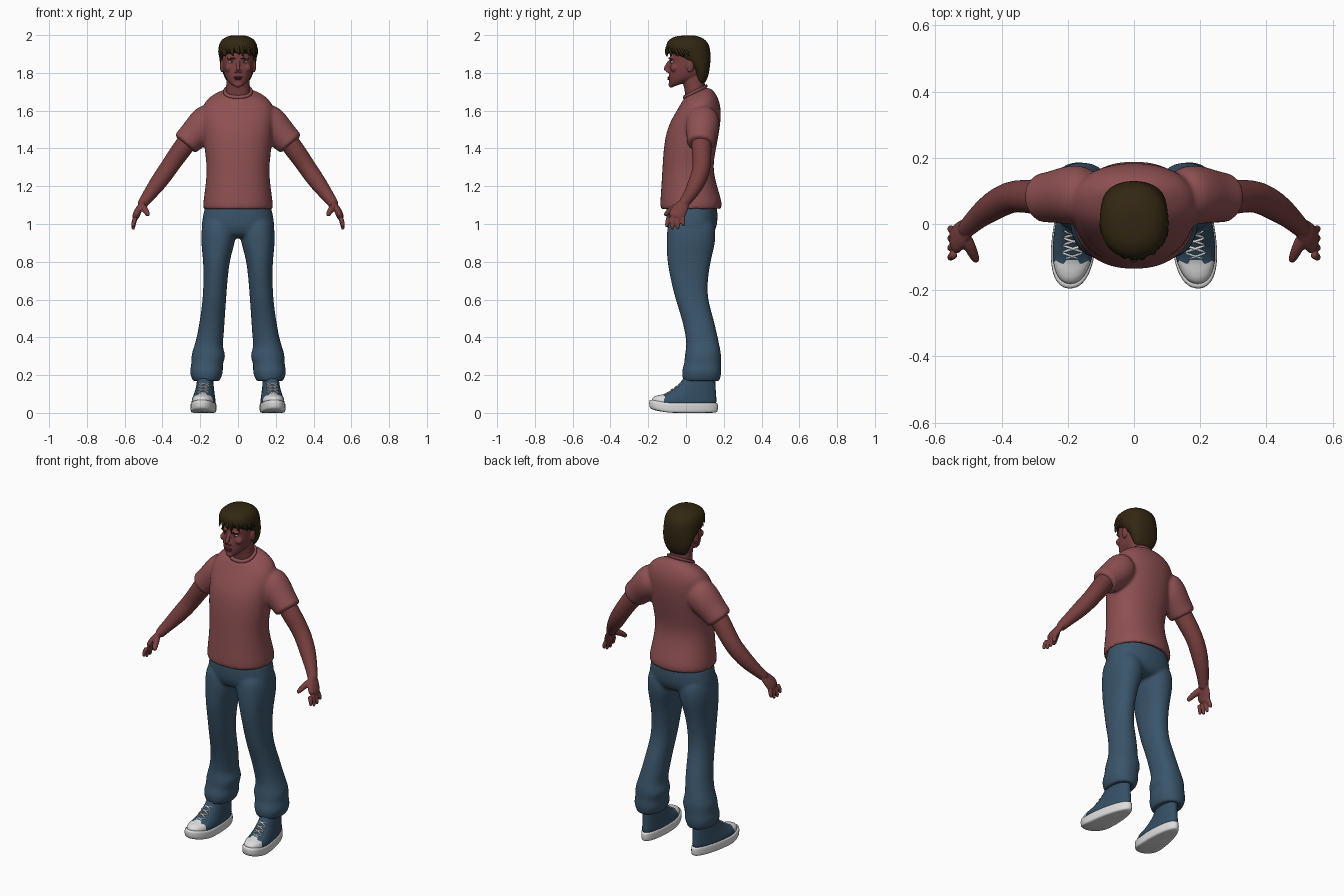
import bpy, bmesh, math, random
from mathutils import Vector, Matrix

random.seed(4)
if "Cube" in bpy.data.objects:
    bpy.data.objects.remove(bpy.data.objects["Cube"])


def material(name, color):
    mat = bpy.data.materials.new(name)
    mat.use_nodes = True
    mat.diffuse_color = (*color, 1)
    mat.node_tree.nodes["Principled BSDF"].inputs["Base Color"].default_value = (*color, 1)
    return mat


skin = material("skin", (.19, .05, .05))
lip = material("lip", (.13, .03, .035))
cotton = material("red cotton", (.27, .08, .085))
denim = material("blue denim", (.042, .09, .145))
canvas = material("blue canvas", (.035, .08, .13))
rubber = material("white rubber", (.72, .72, .72))
brown = material("brown hair", (.032, .02, .006))
eye_white = material("eye white", (.6, .6, .6))
iris = material("dark iris", (.02, .03, .04))


def level_ring(width, front, back, z_front, z_back=None, x=0, n=32, power=.9):
    """Rounded cross-section lying flat, or tilted between two heights."""
    z_back = z_front if z_back is None else z_back
    ring = []
    for i in range(n):
        a = math.tau * i / n
        c, s = (math.copysign(abs(v) ** power, v) for v in (math.cos(a), math.sin(a)))
        t = (s + 1) / 2
        ring.append(Vector((x + width * c, front + (back - front) * t,
                            z_front + (z_back - z_front) * t)))
    return ring


def loft(bm, rings):
    """Skin a stack of rings and cap both ends."""
    loops = [[bm.verts.new(p) for p in ring] for ring in rings]
    n = len(loops[0])
    for low, high in zip(loops, loops[1:]):
        for i in range(n):
            j = (i + 1) % n
            bm.faces.new((low[i], low[j], high[j], high[i]))
    bm.faces.new(loops[0][::-1])
    bm.faces.new(loops[-1])


def tube(bm, path, radii, flat=1, hint=(0, 1, 0), n=16):
    """Tapered limb along a path; flat squashes it across the hint direction."""
    pts = [Vector(p) for p in path]
    rings = []
    for k, p in enumerate(pts):
        t = (pts[min(k + 1, len(pts) - 1)] - pts[max(k - 1, 0)]).normalized()
        u = Vector(hint)
        u = (u - t * u.dot(t)).normalized()
        v = t.cross(u) * flat
        angles = [math.tau * i / n for i in range(n)]
        rings.append([p + (u * math.cos(a) + v * math.sin(a)) * radii[k] for a in angles])
    loft(bm, rings)


def ball(bm, place, size):
    bmesh.ops.create_uvsphere(bm, u_segments=16, v_segments=10, radius=1,
                              matrix=Matrix.Translation(place) @ Matrix.Diagonal((*size, 1)))


def make(name, bm, *mats, side=1, sub=2, voxel=0, smooth=0):
    """Turn a bmesh into a smooth object, optionally fusing its volumes."""
    bmesh.ops.scale(bm, vec=(side, 1, 1), verts=bm.verts)
    bmesh.ops.recalc_face_normals(bm, faces=bm.faces)
    for face in bm.faces:
        face.smooth = True
    mesh = bpy.data.meshes.new(name)
    bm.to_mesh(mesh)
    bm.free()
    obj = bpy.data.objects.new(name, mesh)
    bpy.context.collection.objects.link(obj)
    for mat in mats:
        mesh.materials.append(mat)
    if sub:
        mod = obj.modifiers.new("rounding", 'SUBSURF')
        mod.levels = mod.render_levels = sub
    if voxel:
        mod = obj.modifiers.new("fuse", 'REMESH')
        mod.mode, mod.voxel_size, mod.use_smooth_shade = 'VOXEL', voxel, True
    if smooth:
        mod = obj.modifiers.new("soften", 'SMOOTH')
        mod.factor, mod.iterations = .5, smooth
    return obj


sides = (("left", 1), ("right", -1))

# Shirt: torso and two sleeves fused together
bm = bmesh.new()
loft(bm, [level_ring(*r) for r in (
    (.15, -.1, .15, 1.1), (.172, -.12, .175, 1.08), (.184, -.134, .187, 1.075),
    (.187, -.138, .194, 1.1, 1.11), (.172, -.131, .164, 1.2), (.164, -.125, .14, 1.3),
    (.178, -.119, .16, 1.4), (.188, -.103, .184, 1.5, 1.53), (.192, -.068, .186, 1.57, 1.61),
    (.182, -.037, .173, 1.62, 1.665), (.135, -.02, .145, 1.65, 1.71), (.075, -.01, .11, 1.67, 1.73))])
for name, s in sides:
    tube(bm, [(s * .13, .09, 1.57), (s * .155, .09, 1.56), (s * .188, .088, 1.515),
              (s * .235, .083, 1.468), (s * .275, .079, 1.43), (s * .283, .078, 1.42)],
         (.07, .086, .092, .08, .075, .075), n=24)
make("shirt", bm, cotton, voxel=.009, smooth=6)

# Collar band
bm = bmesh.new()
loft(bm, [level_ring(*r) for r in (
    (.082, -.022, .116, 1.65, 1.715), (.079, -.016, .114, 1.676, 1.738),
    (.074, -.01, .11, 1.684, 1.742), (.066, -.004, .104, 1.676, 1.736))])
make("shirt_collar", bm, cotton, sub=1)

# Trousers: pelvis and two legs with bunched cuffs
bm = bmesh.new()
loft(bm, [level_ring(*r) for r in (
    (.165, -.1, .155, 1.14), (.18, -.105, .168, 1.07), (.195, -.105, .168, 1),
    (.19, -.09, .15, .95), (.13, -.06, .11, .925))])
legs = ((.03, .18, -.09, .14, 1.05), (.004, .198, -.103, .162, .95), (.026, .192, -.102, .148, .87),
        (.045, .184, -.1, .13, .8), (.056, .182, -.08, .114, .7), (.063, .187, -.056, .114, .6),
        (.07, .2, -.022, .146, .5), (.076, .218, 0, .168, .4), (.084, .234, .002, .18, .345),
        (.06, .25, -.008, .188, .3), (.085, .244, -.008, .183, .26), (.075, .26, -.026, .19, .215),
        (.098, .238, -.014, .178, .168), (.102, .232, -.008, .172, .163), (.12, .22, .01, .15, .18))
for name, s in sides:
    loft(bm, [level_ring((b - a) / 2, front, back, z, x=s * (a + b) / 2)
              for a, b, front, back, z in legs])
make("trousers", bm, denim, voxel=.009, smooth=5)

# Arms with palm, thumb and four fingers
for name, s in sides:
    bm = bmesh.new()
    tube(bm, [(.2, .085, 1.53), (.28, .08, 1.42), (.335, .085, 1.345), (.375, .083, 1.285),
              (.425, .056, 1.215), (.47, .022, 1.155), (.5, -.008, 1.115), (.515, -.025, 1.09)],
         (.05, .055, .05, .048, .046, .035, .029, .026), n=20)
    tube(bm, [(.495, -.005, 1.125), (.515, -.02, 1.095), (.535, -.045, 1.06), (.546, -.056, 1.025)],
         (.028, .038, .046, .044), flat=.45)
    for i, (tip_y, tip_z) in enumerate(((-.104, .98), (-.074, .966), (-.043, .968), (-.012, .986))):
        base = Vector((.54, -.092 + .024 * i, 1.04))
        tip = Vector((.556, tip_y, tip_z))
        knuckle = base.lerp(tip, .5) + Vector((.005, 0, 0))
        tube(bm, [base, knuckle, tip], (.014, .0125, .0095), n=12)
    tube(bm, [(.515, -.03, 1.1), (.495, -.07, 1.08), (.482, -.098, 1.06), (.474, -.115, 1.042)],
         (.022, .019, .015, .011), n=12)
    make(name + "_arm", bm, skin, side=s, sub=1, voxel=.0045, smooth=2)

# Head with neck, nose, brow, cheeks, chin and ears
bm = bmesh.new()
loft(bm, [level_ring(*r) for r in (
    (.068, 0, .105, 1.62, 1.68), (.064, -.004, .1, 1.69, 1.73), (.061, -.014, .098, 1.74, 1.78),
    (.06, -.03, .09, 1.79, 1.82))])
loft(bm, [level_ring(*r) for r in (
    (.022, -.078, -.02, 1.72, 1.745), (.042, -.088, .02, 1.732, 1.755),
    (.06, -.092, .06, 1.758, 1.77), (.071, -.092, .09, 1.785), (.079, -.09, .106, 1.82),
    (.083, -.081, .112, 1.857), (.085, -.09, .112, 1.89), (.08, -.076, .1, 1.94), (.05, -.04, .06, 1.97))])
tube(bm, [(0, -.08, 1.87), (0, -.094, 1.85), (0, -.106, 1.825), (0, -.108, 1.81)],
     (.01, .01, .013, .013), n=12)
for name, s in sides:
    ball(bm, (s * .011, -.097, 1.808), (.009, .011, .008))
    ball(bm, (s * .033, -.076, 1.878), (.028, .016, .009))
    ball(bm, (s * .048, -.06, 1.825), (.024, .024, .022))
    ball(bm, (s * .086, .022, 1.835), (.01, .021, .034))
ball(bm, (0, -.078, 1.738), (.024, .016, .016))
make("head", bm, skin, sub=1, voxel=.0045, smooth=3)

# Lips
bm = bmesh.new()
for z, width in ((1.776, .024), (1.767, .02)):
    ball(bm, (0, -.089, z), (width, .01, .0055))
make("lips", bm, lip, sub=0)

# Eyes and eyebrows
for name, s in sides:
    bm = bmesh.new()
    ball(bm, (.034, -.069, 1.857), (.015, .012, .0075))
    make(name + "_eye", bm, eye_white, side=s, sub=0)
    bm = bmesh.new()
    ball(bm, (.034, -.078, 1.857), (.006, .005, .006))
    make(name + "_iris", bm, iris, side=s, sub=0)
    bm = bmesh.new()
    tube(bm, [(.012, -.09, 1.874), (.036, -.09, 1.88), (.06, -.075, 1.874)],
         (.004, .0055, .003), n=8)
    make(name + "_eyebrow", bm, brown, side=s, sub=1)

# Hair: a cap hugging the skull
bm = bmesh.new()
loft(bm, [level_ring(*r) for r in (
    (.05, .06, .094, 1.738), (.068, .05, .112, 1.775, 1.765), (.084, .042, .122, 1.81, 1.8),
    (.094, .01, .128, 1.85, 1.84), (.1, -.04, .131, 1.88), (.104, -.1, .129, 1.91, 1.92),
    (.103, -.108, .122, 1.94, 1.95), (.09, -.098, .102, 1.972, 1.978),
    (.055, -.06, .06, 1.994, 1.997), (.02, -.02, .02, 1.997, 2))])
make("hair_cap", bm, brown)

# Hair locks swept forward and sideways over the cap
bm = bmesh.new()
for i in range(20):
    start = math.radians(-185 + 10 * i + random.uniform(-5, 5))
    sweep = random.uniform(.25, .5)
    low = random.uniform(-.12, .1)
    path = []
    for k in range(5):
        t = k / 4
        around, rise = start + sweep * t, 1 + (low - 1) * t
        path.append((.1 * math.cos(around) * math.cos(rise),
                     .005 + .112 * math.sin(around) * math.cos(rise),
                     1.892 + .098 * math.sin(rise)))
    tube(bm, path, (.006, .016, .019, .014, .003), flat=.6, hint=(.7, -.7, .3), n=8)
make("hair_locks", bm, brown, sub=1)


# Shoes
def shoe_ring(*spec):
    ring = level_ring(*spec)
    for p in ring:
        p.x = p.x * (1 - 1.3 * p.y) + .178 - .08 * p.y
        p.z += max(0, -p.y - .1) * .2
    return ring


for name, s in sides:
    bm = bmesh.new()
    loft(bm, [shoe_ring(*r) for r in (
        (.03, -.1, .1, 0), (.058, -.178, .155, 0), (.063, -.192, .168, .006), (.064, -.196, .17, .02),
        (.064, -.196, .17, .045), (.062, -.192, .167, .053), (.05, -.15, .14, .054))])
    make(name + "_shoe_sole", bm, rubber, side=s, sub=1)

    # Canvas upper with a rubber toe cap
    bm = bmesh.new()
    loft(bm, [shoe_ring(*r) for r in (
        (.06, -.185, .16, .04), (.06, -.182, .162, .06), (.058, -.166, .162, .078),
        (.055, -.122, .16, .094), (.051, -.07, .158, .122), (.047, -.03, .156, .157),
        (.045, -.005, .155, .2), (.04, .01, .14, .21))])
    bmesh.ops.bisect_plane(bm, geom=bm.verts[:] + bm.edges[:] + bm.faces[:],
                           plane_co=(0, -.115, 0), plane_no=(0, 1, 0))
    for face in bm.faces:
        face.material_index = int(face.calc_center_median().y < -.115)
    make(name + "_shoe_upper", bm, canvas, rubber, side=s, sub=1)

    # Crossed laces climbing the tongue
    bm = bmesh.new()
    for i in range(4):
        y, z = -.108 + .022 * i, .1 + .016 * i
        x = .178 - .08 * y
        for d in (1, -1):
            tube(bm, [(x - d * .034, y, z - .01), (x, y + .011, z + .012),
                      (x + d * .034, y + .022, z + .006)], (.0045, .0045, .0045), hint=(0, .7, .7), n=8)
    make(name + "_laces", bm, rubber, side=s, sub=1)
